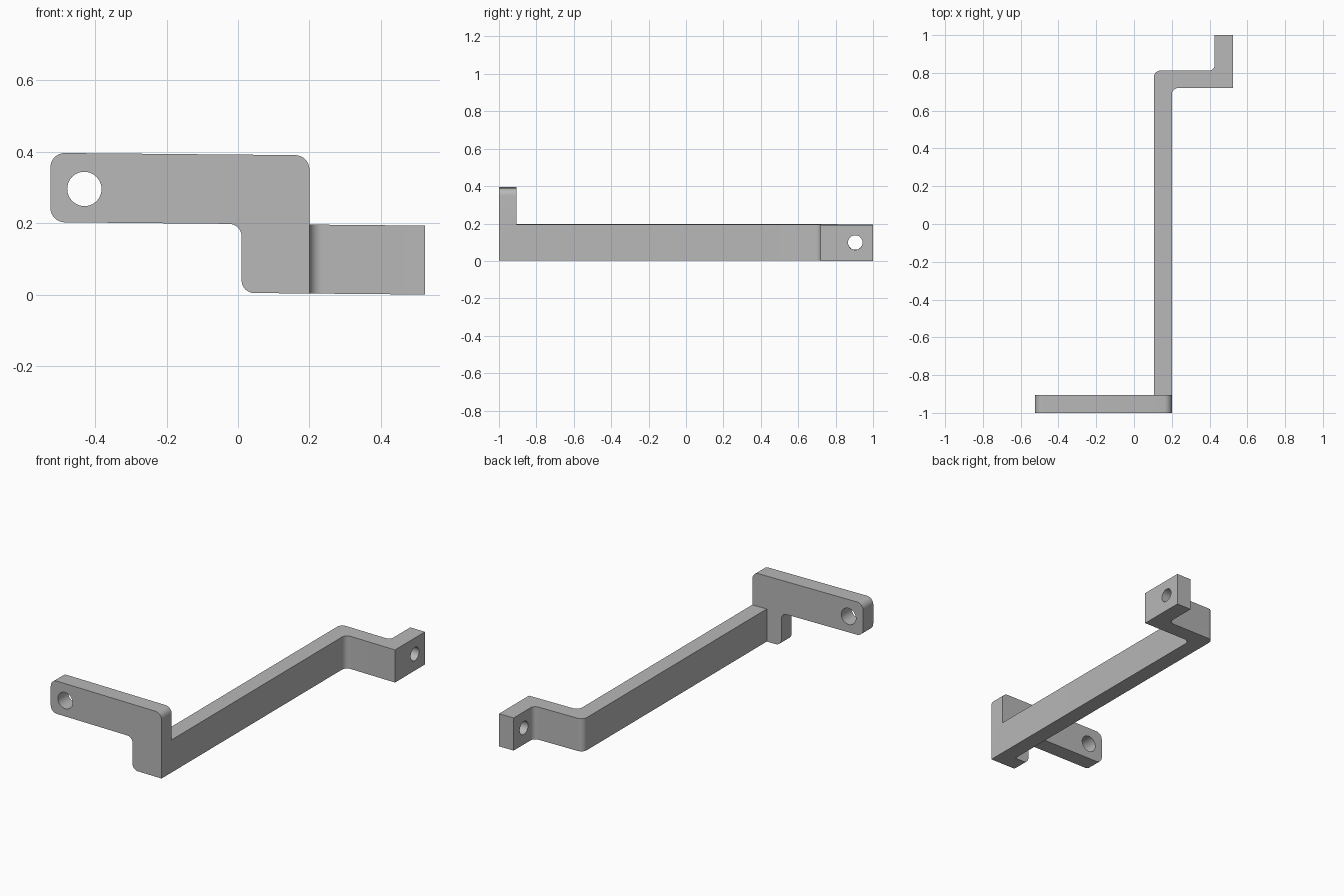
import bpy
import bmesh
import math
from mathutils import Matrix, Vector

cube = bpy.data.objects.get("Cube")
if cube:
    bpy.data.objects.remove(cube, do_unlink=True)

grey = bpy.data.materials.new("plain grey")
grey.use_nodes = True
GREY = (0.48, 0.48, 0.48, 1)
grey.diffuse_color = GREY
grey.node_tree.nodes["Principled BSDF"].inputs["Base Color"].default_value = GREY


def rounded(corners, steps=8):
    """Outline from (u, v, radius) right-angle corners, with arcs at the corners."""
    out = []
    for i, (u, v, r) in enumerate(corners):
        p = Vector((u, v))
        if r == 0:
            out.append(p)
            continue
        a = (Vector(corners[i - 1][:2]) - p).normalized()
        b = (Vector(corners[(i + 1) % len(corners)][:2]) - p).normalized()
        centre = p + (a + b) * r
        for k in range(steps + 1):
            t = math.pi / 2 * k / steps
            out.append(centre - r * (b * math.cos(t) + a * math.sin(t)))
    return out


def finish(name, bm):
    bmesh.ops.recalc_face_normals(bm, faces=bm.faces)
    mesh = bpy.data.meshes.new(name)
    bm.to_mesh(mesh)
    bm.free()
    mesh.materials.append(grey)
    ob = bpy.data.objects.new(name, mesh)
    bpy.context.collection.objects.link(ob)
    return ob


def extrude(name, outline, place, depth):
    bm = bmesh.new()
    face = bm.faces.new([bm.verts.new(place(p)) for p in outline])
    side = bmesh.ops.extrude_face_region(bm, geom=[face])["geom"]
    verts = [g for g in side if isinstance(g, bmesh.types.BMVert)]
    bmesh.ops.translate(bm, verts=verts, vec=depth)
    return finish(name, bm)


def drill(name, centre, radius, axis):
    bm = bmesh.new()
    bmesh.ops.create_cone(bm, cap_ends=True, segments=40, radius1=radius,
                          radius2=radius, depth=0.3,
                          matrix=Matrix.Translation(centre)
                          @ Matrix.Rotation(math.pi / 2, 4, axis))
    ob = finish(name, bm)
    ob.hide_render = True
    return ob


def combine(target, other, operation):
    mod = target.modifiers.new(operation.lower(), "BOOLEAN")
    mod.operation = operation
    mod.solver = "EXACT"
    mod.object = other
    bpy.context.view_layer.objects.active = target
    bpy.ops.object.modifier_apply(modifier=mod.name)
    bpy.data.objects.remove(other, do_unlink=True)


# Upright front plate: arm with a foot at its inner end
plate = rounded([(-0.525, 0.387, 0.04), (-0.525, 0.193, 0.04), (0.01, 0.193, 0.035),
                 (0.01, 0, 0.035), (0.2, 0, 0), (0.2, 0.387, 0.04)])
bracket = extrude("bracket", plate, lambda p: (p.x, -1, p.y), (0, 0.095, 0))

# Long bar with the stepped rear tab
bar = rounded([(0.105, -0.905, 0), (0.2, -0.905, 0), (0.2, 0.72, 0.035),
               (0.523, 0.72, 0), (0.523, 1, 0), (0.427, 1, 0),
               (0.427, 0.812, 0.03), (0.105, 0.812, 0.035)])
combine(bracket, extrude("bar", bar, lambda p: (p.x, p.y, 0), (0, 0, 0.193)), "UNION")

# Screw holes
combine(bracket, drill("front_hole", (-0.43, -0.95, 0.287), 0.048, "X"), "DIFFERENCE")
combine(bracket, drill("rear_hole", (0.475, 0.905, 0.098), 0.039, "Y"), "DIFFERENCE")

# Slight sideways lean of the whole bracket
for v in bracket.data.vertices:
    v.co.z += 0.009 * (0.523 - v.co.x)

bpy.ops.object.select_all(action="DESELECT")
bracket.select_set(True)
bpy.context.view_layer.objects.active = bracket
bpy.ops.object.shade_smooth_by_angle(angle=math.radians(30))
